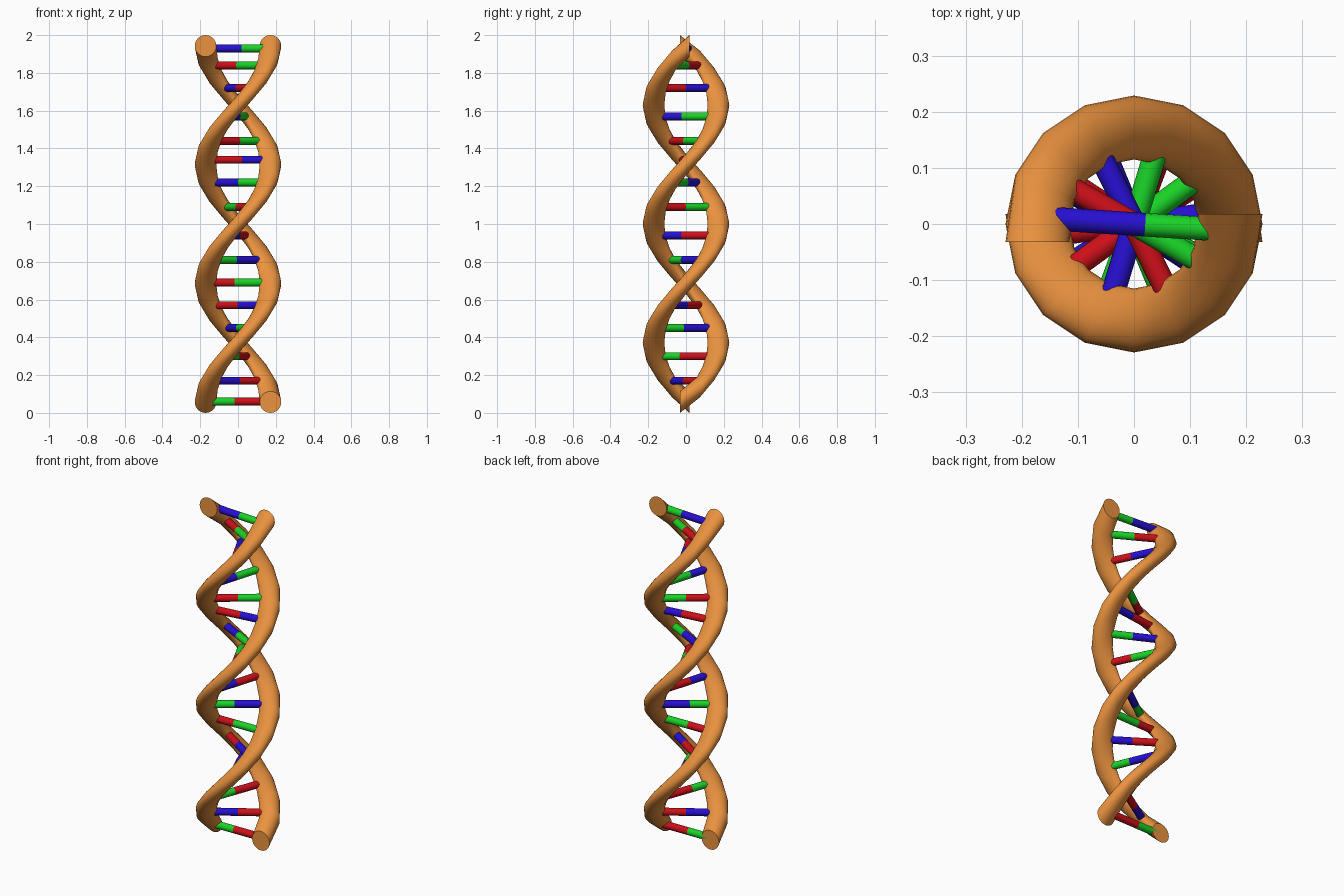
import bpy, bmesh
from math import pi, sin, cos, tau
from mathutils import Vector, Matrix

if "Cube" in bpy.data.objects:
    bpy.data.objects.remove(bpy.data.objects["Cube"])

R, TUBE, Z0, Z1 = 0.172, 0.057, 0.057, 1.943
STEPS, SIDES = 24, 24              # 16 segments per turn, 1.5 turns


def material(name, rgb):
    m = bpy.data.materials.new(name)
    m.diffuse_color = (*rgb, 1)
    m.use_nodes = True
    m.node_tree.nodes["Principled BSDF"].inputs["Base Color"].default_value = m.diffuse_color
    return m


MATS = {
    "O": material("orange", (0.83, 0.29, 0.05)),
    "R": material("red", (0.62, 0.005, 0.01)),
    "G": material("green", (0.01, 0.65, 0.02)),
    "B": material("blue", (0.02, 0.005, 0.65)),
}


def finish(bm, name, mat):
    bmesh.ops.recalc_face_normals(bm, faces=bm.faces)
    mesh = bpy.data.meshes.new(name)
    bm.to_mesh(mesh)
    bm.free()
    ob = bpy.data.objects.new(name, mesh)
    bpy.context.collection.objects.link(ob)
    mesh.materials.append(mat)
    bpy.ops.object.select_all(action='DESELECT')
    ob.select_set(True)
    bpy.context.view_layer.objects.active = ob
    bpy.ops.object.shade_smooth_by_angle(angle=0.7)
    return ob


# Strand: upright circle swept along the helix, ends run slightly past the half turn
def strand(name, start, overrun):
    bm = bmesh.new()
    rings = []
    for i in range(STEPS + 1):
        t = i / STEPS
        a = start + 3 * pi * t
        radial = Vector((cos(a), sin(a), 0))
        centre = radial * R + Vector((0, 0, Z0 + (Z1 - Z0) * t))
        if i in (0, STEPS):
            tangent = Vector((-sin(a), cos(a), 0))
            centre += tangent * (overrun if i else -overrun)
        ring = []
        for k in range(SIDES):
            b = tau * k / SIDES
            ring.append(bm.verts.new(centre + radial * TUBE * cos(b)
                                     + Vector((0, 0, TUBE * sin(b)))))
        rings.append(ring)
    for p, q in zip(rings, rings[1:]):
        for k in range(SIDES):
            n = (k + 1) % SIDES
            bm.faces.new((p[k], p[n], q[n], q[k]))
    bm.faces.new(rings[0])
    bm.faces.new(rings[-1])
    finish(bm, name, MATS["O"])


strand("strand_a", 0, 0.032)
strand("strand_b", pi, 0.018)


# Rung half: horizontal cylinder between two distances along a direction
def half_rung(name, z, a, d0, d1, mat):
    bm = bmesh.new()
    mtx = (Matrix.Translation((0, 0, z)) @ Matrix.Rotation(a, 4, 'Z')
           @ Matrix.Translation(((d0 + d1) / 2, 0, 0)) @ Matrix.Rotation(pi / 2, 4, 'Y'))
    bmesh.ops.create_cone(bm, cap_ends=True, segments=16, radius1=0.021,
                          radius2=0.021, depth=d1 - d0, matrix=mtx)
    finish(bm, name, mat)


# Rungs: height, colours at strand a and strand b, split offset
RUNGS = [
    (0.06, "RG", -.02), (0.17, "RB", 0), (0.30, "RG", -.03), (0.45, "BG", -.02),
    (0.57, "RB", -.01), (0.69, "RG", .02), (0.81, "GB", .02), (0.94, "BR", .02),
    (1.09, "RG", .01), (1.22, "GB", .01), (1.34, "BR", .02), (1.44, "GR", 0),
    (1.57, "GB", -.02), (1.72, "BR", -.01), (1.84, "RG", 0), (1.93, "BG", -.02),
]
for i, (z, cols, split) in enumerate(RUNGS, 1):
    a = 3 * pi * (z - Z0) / (Z1 - Z0)
    half_rung(f"rung_{i}_a", z, a, split, 0.145, MATS[cols[0]])
    half_rung(f"rung_{i}_b", z, a, -0.145, split, MATS[cols[1]])
